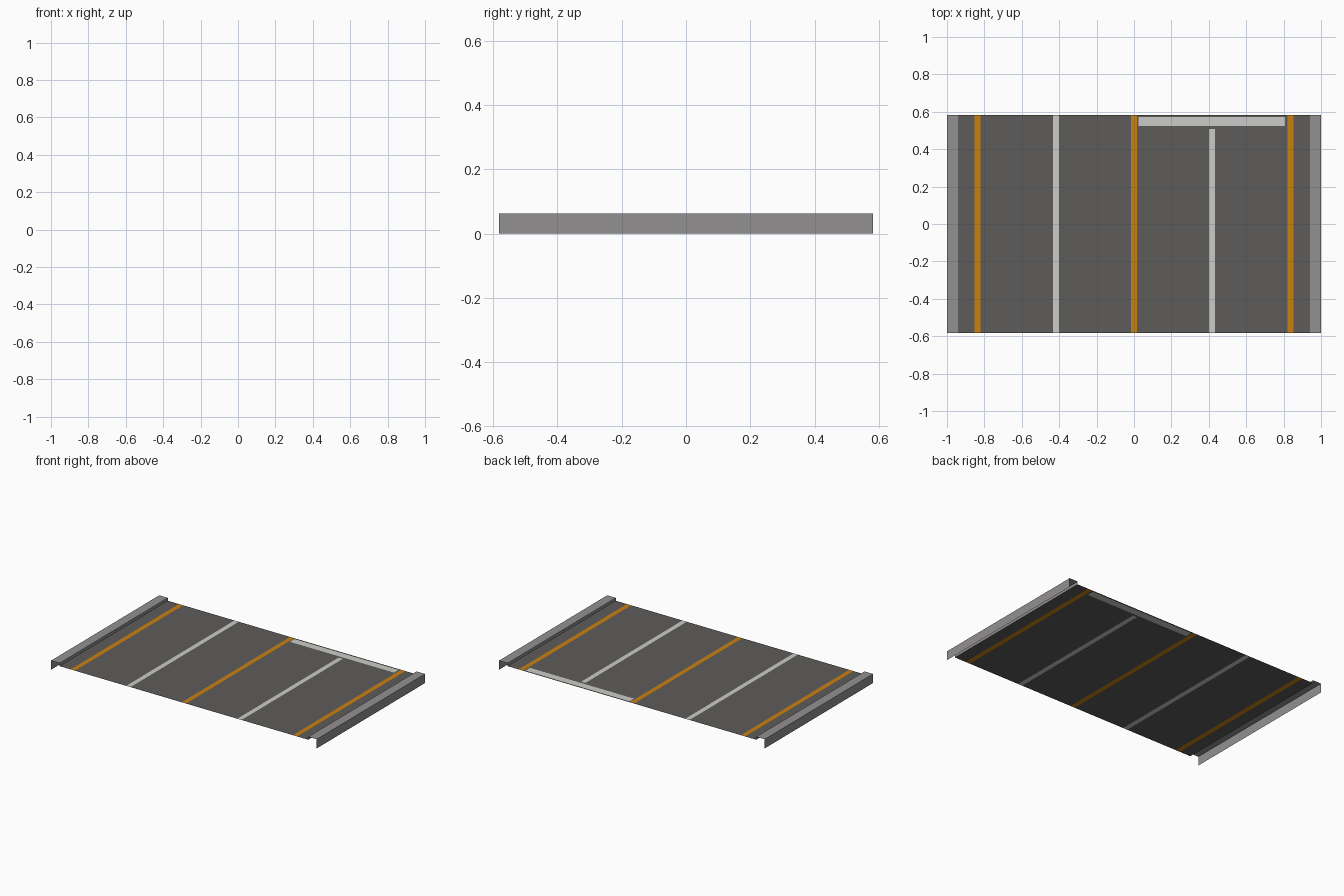
import bpy, bmesh

if "Cube" in bpy.data.objects:
    bpy.data.objects.remove(bpy.data.objects["Cube"])

HALF_Y = 0.582      # half length of the road piece
KERB_IN = 0.936     # inner edge of the kerbs
ROAD_Z, TOP_Z = 0.042, 0.062


def material(name, rgb):
    m = bpy.data.materials.new(name)
    m.diffuse_color = (*rgb, 1)
    m.use_nodes = True
    m.node_tree.nodes["Principled BSDF"].inputs["Base Color"].default_value = m.diffuse_color
    return m


asphalt = material("asphalt", (0.110, 0.107, 0.102))
orange = material("orange paint", (0.60, 0.22, 0.005))
white = material("white paint", (0.60, 0.60, 0.58))
concrete = material("concrete", (0.29, 0.28, 0.28))


def finish(name, bm, mats):
    me = bpy.data.meshes.new(name)
    bm.to_mesh(me)
    bm.free()
    for m in mats:
        me.materials.append(m)
    ob = bpy.data.objects.new(name, me)
    bpy.context.collection.objects.link(ob)
    return ob


# Painted rectangles: x0, x1, y0, y1, material slot
W = 0.016
lines = [(x - W, x + W, -HALF_Y, HALF_Y, 1) for x in (-0.836, 0, 0.836)]
lines.append((-0.418 - W, -0.418 + W, -HALF_Y, HALF_Y, 2))
lines.append((0.418 - W, 0.418 + W, -HALF_Y, 0.507, 2))
lines.append((0.025, 0.807, 0.523, 0.571, 2))   # stop line

# Road surface: one sheet cut along the paint edges, coloured by rectangle
xs = sorted({-KERB_IN, KERB_IN, *(v for l in lines for v in l[:2])})
ys = sorted({-HALF_Y, HALF_Y, *(v for l in lines for v in l[2:4])})
bm = bmesh.new()
grid = [[bm.verts.new((x, y, ROAD_Z)) for y in ys] for x in xs]
for i in range(len(xs) - 1):
    for j in range(len(ys) - 1):
        f = bm.faces.new((grid[i][j], grid[i + 1][j], grid[i + 1][j + 1], grid[i][j + 1]))
        c = f.calc_center_median()
        for x0, x1, y0, y1, slot in lines:
            if x0 < c.x < x1 and y0 < c.y < y1:
                f.material_index = slot
finish("road_surface", bm, (asphalt, orange, white))

# Kerbs: open profile swept along y (inner step, top, outer wall)
profile = [(KERB_IN, ROAD_Z), (KERB_IN, TOP_Z), (1, TOP_Z), (1, 0)]
for side, name in ((-1, "left_kerb"), (1, "right_kerb")):
    bm = bmesh.new()
    rows = [[bm.verts.new((side * x, y, z)) for x, z in profile] for y in (-HALF_Y, HALF_Y)]
    for k in range(len(profile) - 1):
        q = [rows[0][k], rows[0][k + 1], rows[1][k + 1], rows[1][k]]
        bm.faces.new(q if side < 0 else q[::-1])
    bm.normal_update()
    # outward means the flat top faces up
    top = max(bm.faces, key=lambda f: f.calc_center_median().z)
    if top.normal.z < 0:
        bmesh.ops.reverse_faces(bm, faces=bm.faces[:])
    finish(name, bm, (concrete,))
